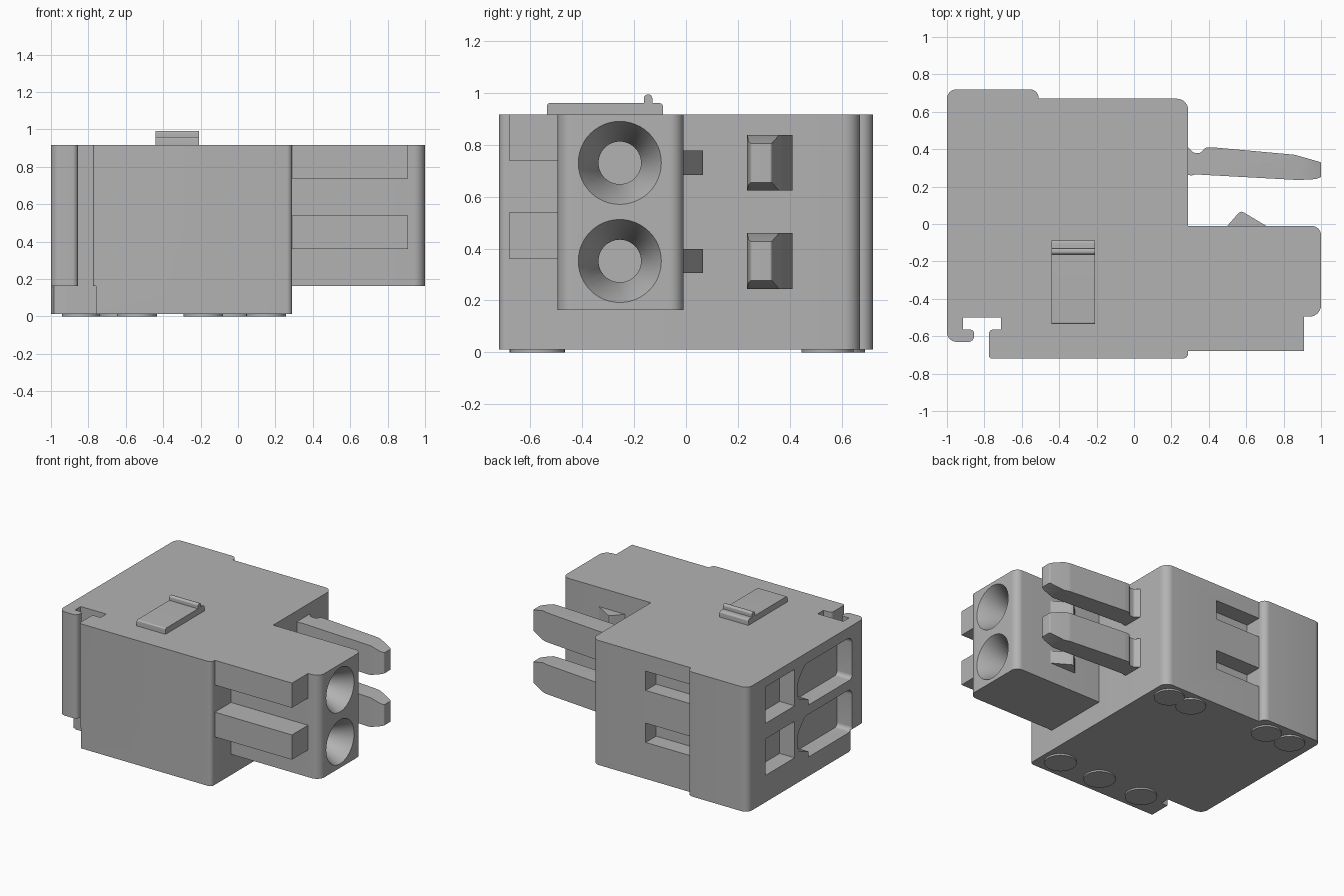
import bpy, bmesh, math
from mathutils import Vector

if "Cube" in bpy.data.objects:
    bpy.data.objects.remove(bpy.data.objects["Cube"])

grey = bpy.data.materials.new("housing_grey")
grey.diffuse_color = (0.45, 0.45, 0.45, 1)
grey.use_nodes = True
grey.node_tree.nodes["Principled BSDF"].inputs["Base Color"].default_value = grey.diffuse_color


def fillet(pts, steps=6):
    """Round the corners of a closed profile given as (a, b[, radius])."""
    out = []
    for i, p in enumerate(pts):
        c = Vector(p[:2])
        r = p[2] if len(p) > 2 else 0
        if not r:
            out.append(c)
            continue
        u = (Vector(pts[i - 1][:2]) - c).normalized()
        v = (Vector(pts[(i + 1) % len(pts)][:2]) - c).normalized()
        half = u.angle(v) / 2
        s, e = c + u * r / math.tan(half), c + v * r / math.tan(half)
        o = c + (u + v).normalized() * r / math.sin(half)
        for k in range(steps + 1):
            d = s.lerp(e, k / steps) - o
            out.append(o + d.normalized() * r)
    return out


def finish(name, bm):
    bmesh.ops.recalc_face_normals(bm, faces=bm.faces)
    me = bpy.data.meshes.new(name)
    bm.to_mesh(me)
    bm.free()
    me.materials.append(grey)
    ob = bpy.data.objects.new(name, me)
    bpy.context.collection.objects.link(ob)
    return ob


def prism(name, pts, lo, hi, axis="z"):
    """Extrude a profile: xy along z, or yz along x."""
    bm = bmesh.new()
    ends = []
    for h in (lo, hi):
        ends.append([bm.verts.new((a, b, h) if axis == "z" else (h, a, b))
                     for a, b in fillet(pts)])
    n = len(ends[0])
    bm.faces.new(ends[0][::-1])
    bm.faces.new(ends[1])
    for i in range(n):
        j = (i + 1) % n
        bm.faces.new((ends[0][i], ends[0][j], ends[1][j], ends[1][i]))
    return finish(name, bm)


def box(name, x0, x1, y0, y1, z0, z1):
    return prism(name, [(x0, y0), (x1, y0), (x1, y1), (x0, y1)], z0, z1)


def funnel(name, y, z, rings, n=48):
    """Round cutter along x from a list of (x, radius)."""
    bm = bmesh.new()
    loops = [[bm.verts.new((x, y + r * math.cos(2 * math.pi * k / n),
                            z + r * math.sin(2 * math.pi * k / n)))
              for k in range(n)] for x, r in rings]
    for a, b in zip(loops, loops[1:]):
        for k in range(n):
            j = (k + 1) % n
            bm.faces.new((a[k], a[j], b[j], b[k]))
    bm.faces.new(loops[0])
    bm.faces.new(loops[-1])
    return finish(name, bm)


def cut(ob, cutters):
    bpy.context.view_layer.objects.active = ob
    for c in cutters:
        m = ob.modifiers.new("cut", "BOOLEAN")
        m.operation, m.solver, m.object = "DIFFERENCE", "EXACT", c
        bpy.ops.object.modifier_apply(modifier=m.name)
        bpy.data.objects.remove(c)


ROWS = (0.352, 0.73)  # heights of the two contacts

# Main housing with the T-slot and hook at the front left
body = prism("housing", [
    (-1, -.63, .05), (-.855, -.63, .03), (-.855, -.565, .02), (-.915, -.565),
    (-.915, -.5), (-.71, -.5), (-.71, -.565), (-.775, -.565, .02),
    (-.775, -.72, .015), (.29, -.72, .03), (.29, .67, .06), (-.51, .67),
    (-.51, .72, .045), (-1, .72, .05)], .012, .917)

# Hook is cut away near the base; pockets in the back and left faces
cutters = [prism("hook_cut", [(-.76, -.9), (-.76, -.5), (-.95, -.5), (-.985, -.485),
                              (-1, -.45), (-1.1, -.45), (-1.1, -.9)], -.1, .163)]
for z in ROWS:
    cutters.append(box("latch_cut", -.51, -.145, .55, .8, z - .075, z + .065))
    cutters.append(box("window_cut", -1.1, -.88, .18, .515, z - .145, z + .12))
    cutters.append(prism("socket_cut", [
        (-.48, z - .2, .03), (.02, z - .2), (.02, z - .16), (.14, z - .11, .03),
        (.14, z + .02, .06), (.06, z + .11, .06), (-.48, z + .11, .05)],
        -1.1, -.88, "x"))
cut(body, cutters)

# Plug block with two funnel-shaped wire entries
plug = prism("plug_block", [(.28, -.495), (1, -.495, .06), (1, -.01, .05), (.28, -.01)],
             .163, .917)
cut(plug, [funnel("entry_cut", -.255, z, [(1.05, .2133), (1, .16), (.85, .082), (.5, .082)])
           for z in ROWS])

smooth = [body, plug]
for i, z in enumerate(ROWS):
    tag = ("lower", "upper")[i]
    # Rib on the front of the plug
    top = (.54, .917)[i]
    box(tag + "_rib", .28, .91, -.68, -.49, top - .18, top)
    # Snap wedge on the back of the plug
    prism(tag + "_snap_wedge", [(.495, -.015), (.715, -.015), (.59, .06), (.575, .066), (.56, .06)],
          z - .047, z + .047)
    # Contact blade with a tapered tip
    pin = prism(tag + "_contact_blade", [
        (.28, .262), (.31, .26), (.33, .265), (.88, .235), (.97, .24), (1, .25, .01),
        (1, .33, .01), (.86, .37, .1), (.42, .41, .03), (.385, .41, .02), (.355, .38, .015),
        (.32, .38, .02), (.28, .42)], z - .107, z + .107)
    bm = bmesh.new()
    bm.from_mesh(pin.data)
    bmesh.ops.bisect_plane(bm, geom=bm.verts[:] + bm.edges[:] + bm.faces[:],
                           plane_co=(.9, 0, 0), plane_no=(1, 0, 0))
    for v in bm.verts:
        t = max(0, (v.co.x - .9) / .1)
        v.co.z = z + (v.co.z - z) * (1 - .3 * t)
    bm.to_mesh(pin.data)
    bm.free()
    smooth.append(pin)

# Latch plate with a small ridge on the top
smooth.append(prism("latch_plate", [
    (-.535, .91), (-.088, .91), (-.088, .96, .015), (-.13, .96), (-.13, .993, .013),
    (-.162, .993, .013), (-.162, .96), (-.535, .96, .01)], -.44, -.208, "x"))

# Round feet under the housing
feet = [(.15, -.573, .106), (-.185, -.573, .106), (-.54, -.573, .106),
        (.155, .545, .1), (-.03, .545, .1), (-.64, .59, .1), (-.84, .59, .1)]
for i, (x, y, r) in enumerate(feet):
    ring = [(x + r * math.cos(k * math.pi / 20), y + r * math.sin(k * math.pi / 20))
            for k in range(40)]
    smooth.append(prism("foot_%d" % (i + 1), ring, 0, .02))

for ob in bpy.context.scene.objects:
    ob.select_set(ob in smooth)
bpy.context.view_layer.objects.active = body
bpy.ops.object.shade_smooth_by_angle(angle=math.radians(30))
